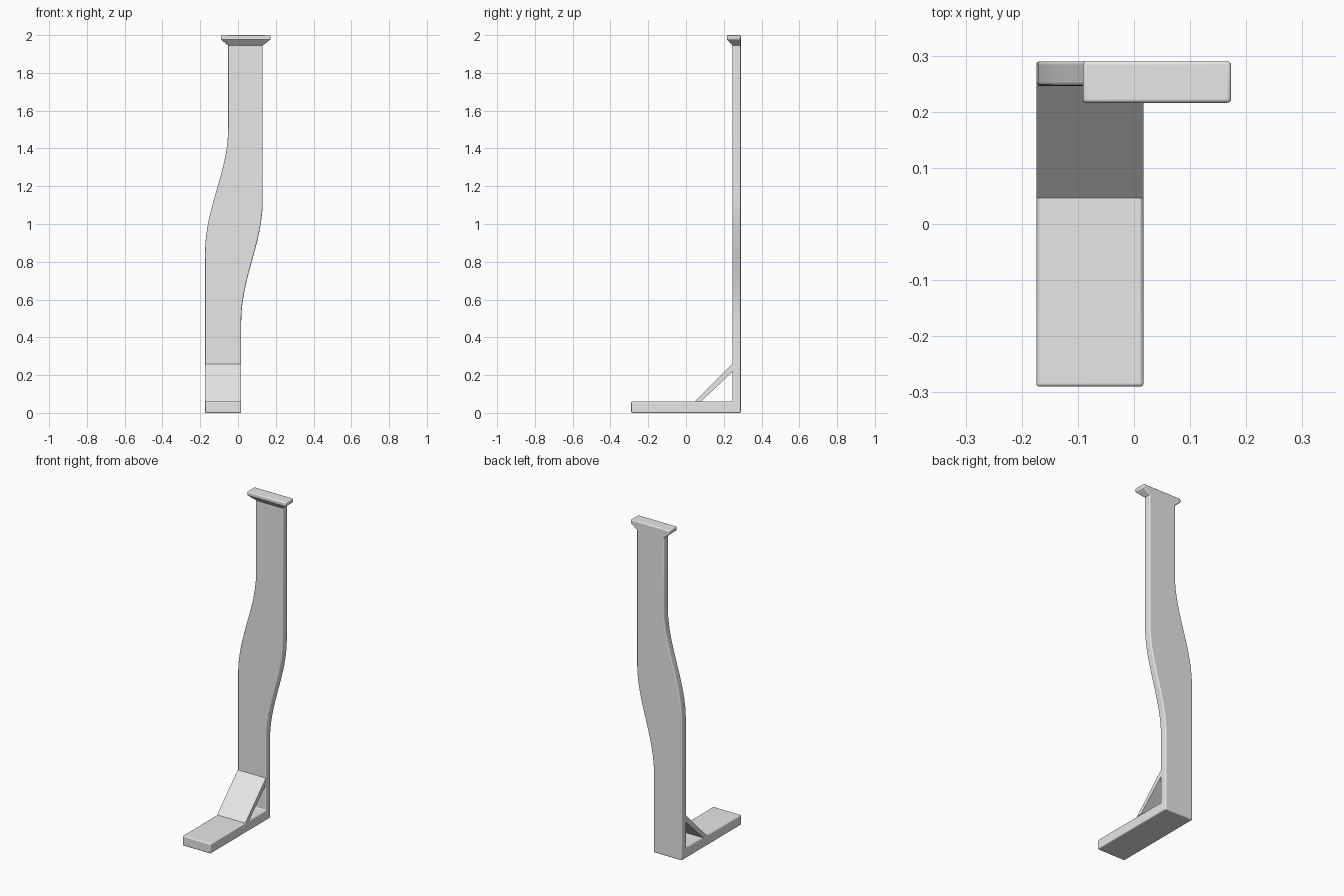
import bpy, bmesh, math
from mathutils import Vector

cube = bpy.data.objects.get("Cube")
if cube:
    bpy.data.objects.remove(cube, do_unlink=True)

grey = bpy.data.materials.new("light grey")
grey.use_nodes = True
grey.diffuse_color = (0.8, 0.8, 0.8, 1)
grey.node_tree.nodes["Principled BSDF"].inputs["Base Color"].default_value = (0.8, 0.8, 0.8, 1)

LEFT, RIGHT = -0.174, 0.017      # sides of the foot
SHIFT_L, SHIFT_R = 0.122, 0.114  # sideways offset of the upper post
FRONT, POST, BACK = -0.29, 0.246, 0.29
FOOT_TOP = 0.06


def finish(name, bm, bevel=0.0):
    """Turn a bmesh into a shaded object with softened edges."""
    bmesh.ops.recalc_face_normals(bm, faces=bm.faces)
    mesh = bpy.data.meshes.new(name)
    bm.to_mesh(mesh)
    bm.free()
    mesh.materials.append(grey)
    obj = bpy.data.objects.new(name, mesh)
    bpy.context.collection.objects.link(obj)
    if bevel:
        mod = obj.modifiers.new("soft edges", 'BEVEL')
        mod.width, mod.segments = bevel, 3
        mod.limit_method, mod.angle_limit = 'ANGLE', math.radians(50)
    bpy.ops.object.select_all(action='DESELECT')
    obj.select_set(True)
    bpy.context.view_layer.objects.active = obj
    bpy.ops.object.shade_smooth_by_angle(angle=math.radians(30))
    return obj


def prism(points, direction):
    """Extrude a flat outline into a solid."""
    bm = bmesh.new()
    face = bm.faces.new([bm.verts.new(p) for p in points])
    ext = bmesh.ops.extrude_face_region(bm, geom=[face], use_keep_orig=True)
    verts = [v for v in ext["geom"] if isinstance(v, bmesh.types.BMVert)]
    bmesh.ops.translate(bm, verts=verts, vec=direction)
    return bm


def s_curve(x, dx, z0, z1, steps=20):
    """Smooth sideways shift of an edge between two heights."""
    return [(x + dx * (1 - math.cos(math.pi * i / steps)) / 2, z0 + (z1 - z0) * i / steps)
            for i in range(steps + 1)]


# Post with offset bend, and the foot pulled forward from its base
right_edge = [(RIGHT, 0)] + s_curve(RIGHT, SHIFT_R, 0.48, 1.13) + [(RIGHT + SHIFT_R, 1.98)]
left_edge = [(LEFT, 0)] + s_curve(LEFT, SHIFT_L, 0.85, 1.51) + [(LEFT + SHIFT_L, 1.98)]
outline = right_edge + left_edge[::-1]
bm = prism([(x, POST, z) for x, z in outline], Vector((0, BACK - POST, 0)))
bmesh.ops.bisect_plane(bm, geom=bm.verts[:] + bm.edges[:] + bm.faces[:],
                       plane_co=(0, 0, FOOT_TOP), plane_no=(0, 0, 1))
bmesh.ops.recalc_face_normals(bm, faces=bm.faces)
base = next(f for f in bm.faces
            if f.normal.y < -0.9 and f.calc_center_median().z < FOOT_TOP)
ext = bmesh.ops.extrude_discrete_faces(bm, faces=[base])
bmesh.ops.translate(bm, verts=ext["faces"][0].verts, vec=(0, FRONT - POST, 0))
finish("post_and_foot", bm, 0.006)

# Diagonal brace between foot and post
side = [(0.046, FOOT_TOP), (0.08, FOOT_TOP), (0.08, 0.055), (0.25, 0.222),
        (0.25, 0.26), (POST, 0.26)]
side = [p for p in side if p != (0.08, 0.055)]
finish("brace", prism([(LEFT, y, z) for y, z in side], Vector((RIGHT - LEFT, 0, 0))))

# Flared cap, open underneath where the post enters
bm = bmesh.new()
rings = [(-0.052, 0.131, POST, 1.945), (-0.091, 0.173, 0.216, 1.978), (-0.091, 0.173, 0.216, 2.0)]
loops = [[bm.verts.new(p) for p in ((x0, y, z), (x1, y, z), (x1, BACK, z), (x0, BACK, z))]
         for x0, x1, y, z in rings]
for low, high in zip(loops, loops[1:]):
    for i in range(4):
        j = (i + 1) % 4
        bm.faces.new((low[i], low[j], high[j], high[i]))
bm.faces.new(loops[-1])
finish("flared_cap", bm, 0.006)
